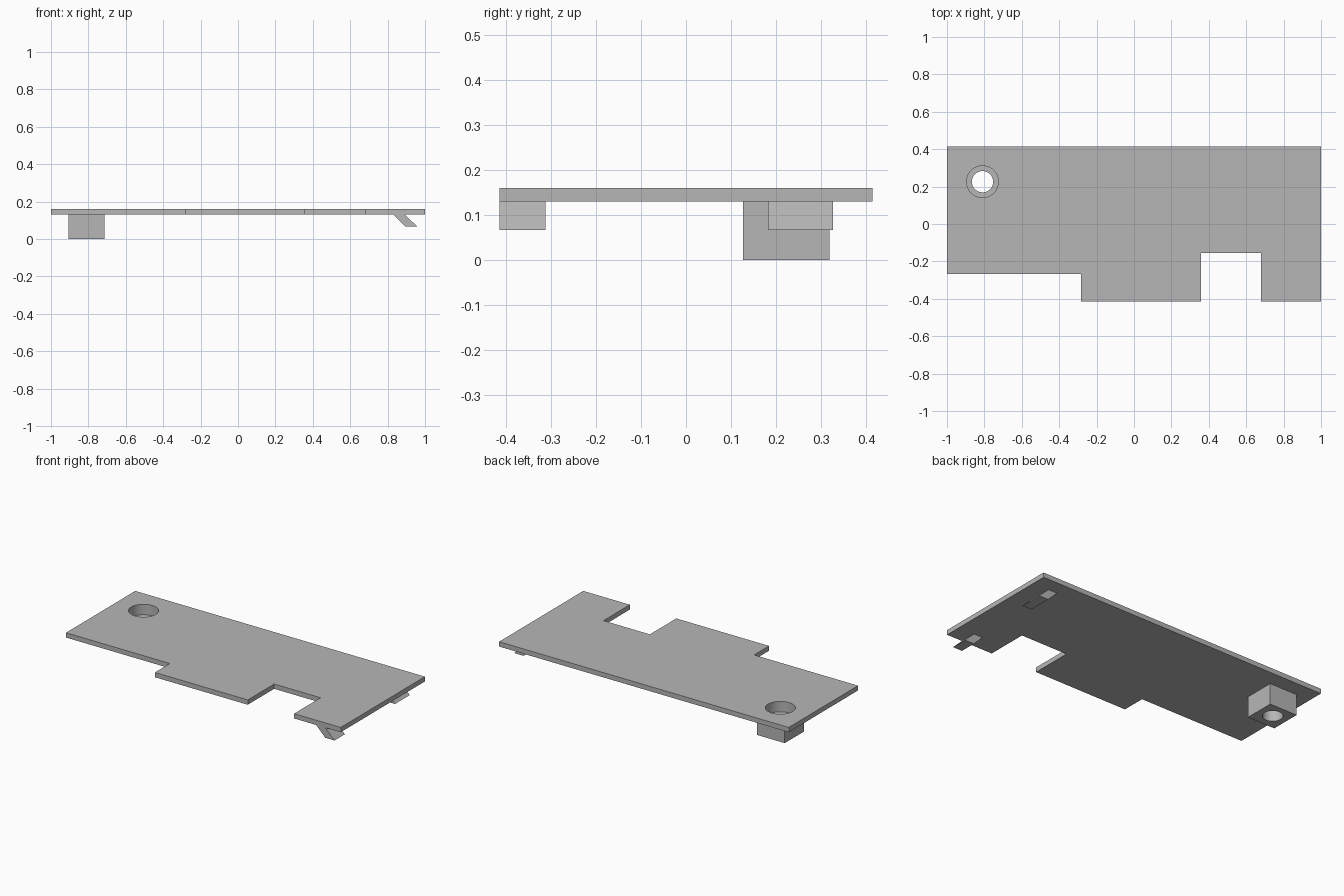
import bpy, bmesh, math
from mathutils import Matrix, Vector

default_cube = bpy.data.objects.get("Cube")
if default_cube:
    bpy.data.objects.remove(default_cube, do_unlink=True)

PLATE_BOTTOM, PLATE_TOP = 0.13, 0.16
HOLE_X, HOLE_Y = -0.81, 0.226

grey = bpy.data.materials.new("plain grey")
grey.use_nodes = True
grey.diffuse_color = (0.47, 0.47, 0.47, 1)
grey.node_tree.nodes["Principled BSDF"].inputs["Base Color"].default_value = (0.47, 0.47, 0.47, 1)


def add_object(name, bm):
    bmesh.ops.recalc_face_normals(bm, faces=bm.faces)
    mesh = bpy.data.meshes.new(name)
    bm.to_mesh(mesh)
    bm.free()
    obj = bpy.data.objects.new(name, mesh)
    bpy.context.collection.objects.link(obj)
    mesh.materials.append(grey)
    return obj


def extrude_profile(name, points, direction):
    """Close a flat profile and extrude it along a direction."""
    bm = bmesh.new()
    face = bm.faces.new([bm.verts.new(p) for p in points])
    result = bmesh.ops.extrude_face_region(bm, geom=[face], use_keep_orig=True)
    moved = [v for v in result["geom"] if isinstance(v, bmesh.types.BMVert)]
    bmesh.ops.translate(bm, verts=moved, vec=Vector(direction))
    return add_object(name, bm)


def cylinder(name, radius, bottom, top):
    bm = bmesh.new()
    place = Matrix.Translation((HOLE_X, HOLE_Y, (bottom + top) / 2))
    bmesh.ops.create_cone(bm, cap_ends=True, segments=64, radius1=radius,
                          radius2=radius, depth=top - bottom, matrix=place)
    return add_object(name, bm)


def cut(obj, cutter):
    mod = obj.modifiers.new("hole", 'BOOLEAN')
    mod.operation = 'DIFFERENCE'
    mod.solver = 'EXACT'
    mod.object = cutter
    bpy.context.view_layer.objects.active = obj
    bpy.ops.object.modifier_apply(modifier=mod.name)


# Notched cover plate
outline = [(-1, 0.415), (-1, -0.268), (-0.283, -0.268), (-0.283, -0.415),
           (0.358, -0.415), (0.358, -0.155), (0.678, -0.155),
           (0.678, -0.415), (1, -0.415), (1, 0.415)]
plate = extrude_profile("cover_plate", [(x, y, PLATE_BOTTOM) for x, y in outline],
                        (0, 0, PLATE_TOP - PLATE_BOTTOM))

# Square screw boss under the plate
left, right, front, back = -0.905, -0.715, 0.127, 0.319
boss = extrude_profile("screw_boss", [(left, front, 0), (right, front, 0),
                                      (right, back, 0), (left, back, 0)],
                       (0, 0, PLATE_BOTTOM))

# Stepped screw hole: wide recess for the head, narrow bore right through
recess = cylinder("recess_cutter", 0.085, 0.095, 0.3)
bore = cylinder("bore_cutter", 0.057, -0.1, 0.3)
cut(plate, recess)
cut(boss, recess)
cut(boss, bore)
for cutter in (recess, bore):
    bpy.data.objects.remove(cutter, do_unlink=True)

# Slanted retaining clips at the left end
for name, y0, y1 in (("front_clip", -0.415, -0.313), ("back_clip", 0.182, 0.327)):
    profile = [(0.83, PLATE_BOTTOM), (0.893, PLATE_BOTTOM), (0.957, 0.067), (0.893, 0.067)]
    extrude_profile(name, [(x, y0, z) for x, z in profile], (0, y1 - y0, 0))

# Smooth the round walls, keep the corners sharp
bpy.ops.object.select_all(action='DESELECT')
for obj in (plate, boss):
    obj.select_set(True)
bpy.context.view_layer.objects.active = plate
bpy.ops.object.shade_smooth_by_angle(angle=math.radians(30))
